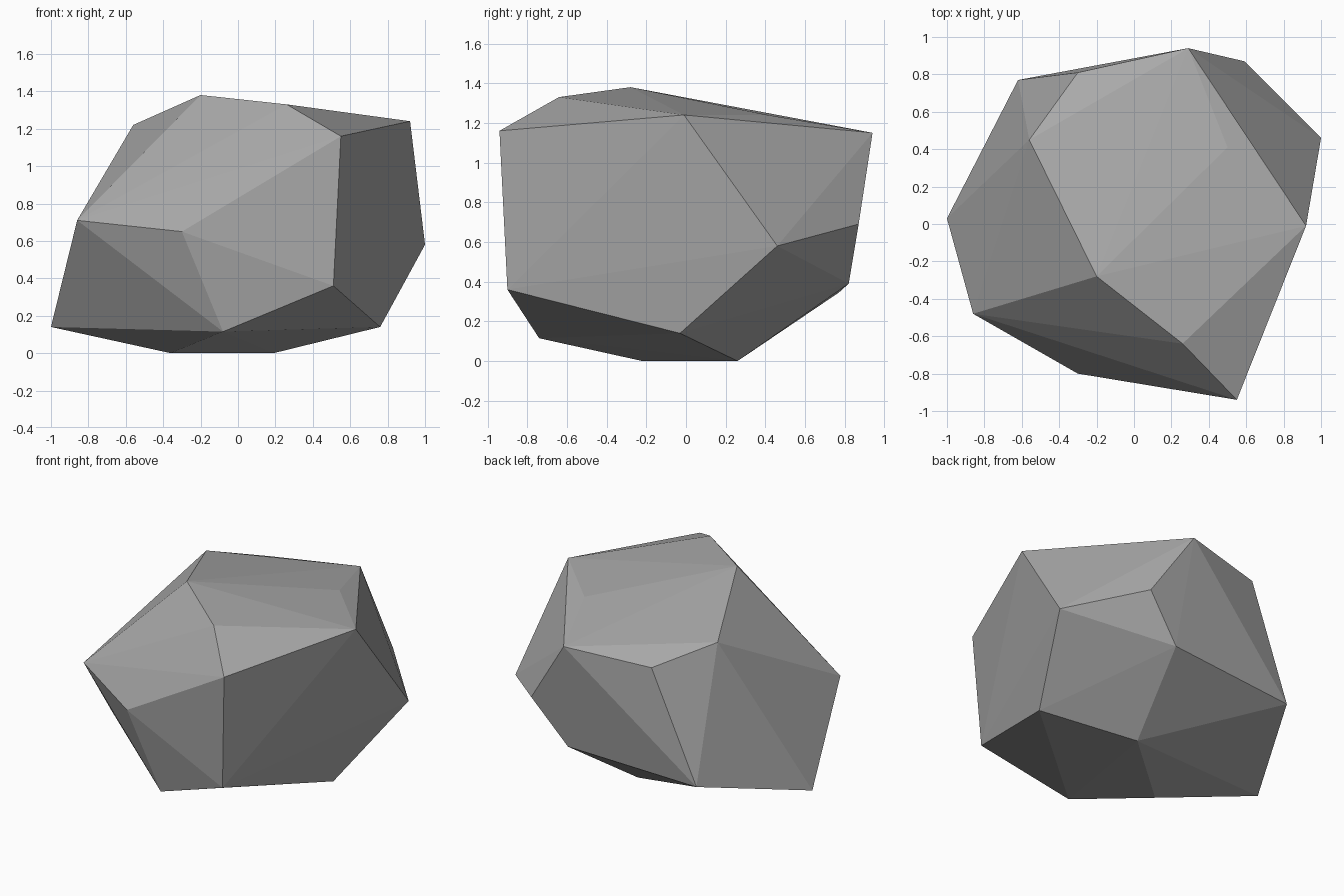
import bpy
import bmesh

# Remove the default object
default_cube = bpy.data.objects.get("Cube")
if default_cube is not None:
    bpy.data.objects.remove(default_cube, do_unlink=True)


def make_material(name, colour):
    """Flat material shown equally in viewport and render."""
    material = bpy.data.materials.new(name)
    material.use_nodes = True
    material.diffuse_color = colour
    shader = next(n for n in material.node_tree.nodes if n.type == "BSDF_PRINCIPLED")
    shader.inputs["Base Color"].default_value = colour
    shader.inputs["Roughness"].default_value = 0.9
    return material


def make_faceted_stone(name, corners, material):
    """Wrap the corner points in a convex shell with flat facets."""
    bm = bmesh.new()
    for corner in corners:
        bm.verts.new(corner)
    hull = bmesh.ops.convex_hull(bm, input=bm.verts[:])
    leftovers = {v for v in hull["geom_interior"] if isinstance(v, bmesh.types.BMVert)}
    bmesh.ops.delete(bm, geom=list(leftovers), context="VERTS")
    bmesh.ops.recalc_face_normals(bm, faces=bm.faces[:])
    for face in bm.faces:
        face.smooth = False

    mesh = bpy.data.meshes.new(name)
    bm.to_mesh(mesh)
    bm.free()
    mesh.materials.append(material)
    stone = bpy.data.objects.new(name, mesh)
    bpy.context.scene.collection.objects.link(stone)
    return stone


# Corners of the boulder, grouped from the ground up
base = [(0.19, 0.26, 0), (-0.36, -0.22, 0)]
lower_ring = [
    (-1, 0.03, 0.14), (-0.08, -0.74, 0.115), (0.51, -0.9, 0.36),
    (0.76, -0.03, 0.14), (0.34, 0.82, 0.39), (-0.62, 0.77, 0.345),
]
middle_ring = [
    (-0.86, -0.48, 0.71), (-0.3, -0.8, 0.65),
    (1, 0.46, 0.58), (0.59, 0.87, 0.69),
]
upper_ring = [
    (0.55, -0.94, 1.16), (0.92, -0.01, 1.24),
    (0.29, 0.94, 1.15), (-0.3, 0.81, 1.11), (-0.56, 0.45, 1.22),
]
crown = [(-0.2, -0.28, 1.38), (0.26, -0.64, 1.33), (0.5, 0.41, 1.24)]

stone_grey = make_material("stone grey", (0.4, 0.4, 0.4, 1))
make_faceted_stone("boulder", base + lower_ring + middle_ring + upper_ring + crown, stone_grey)
